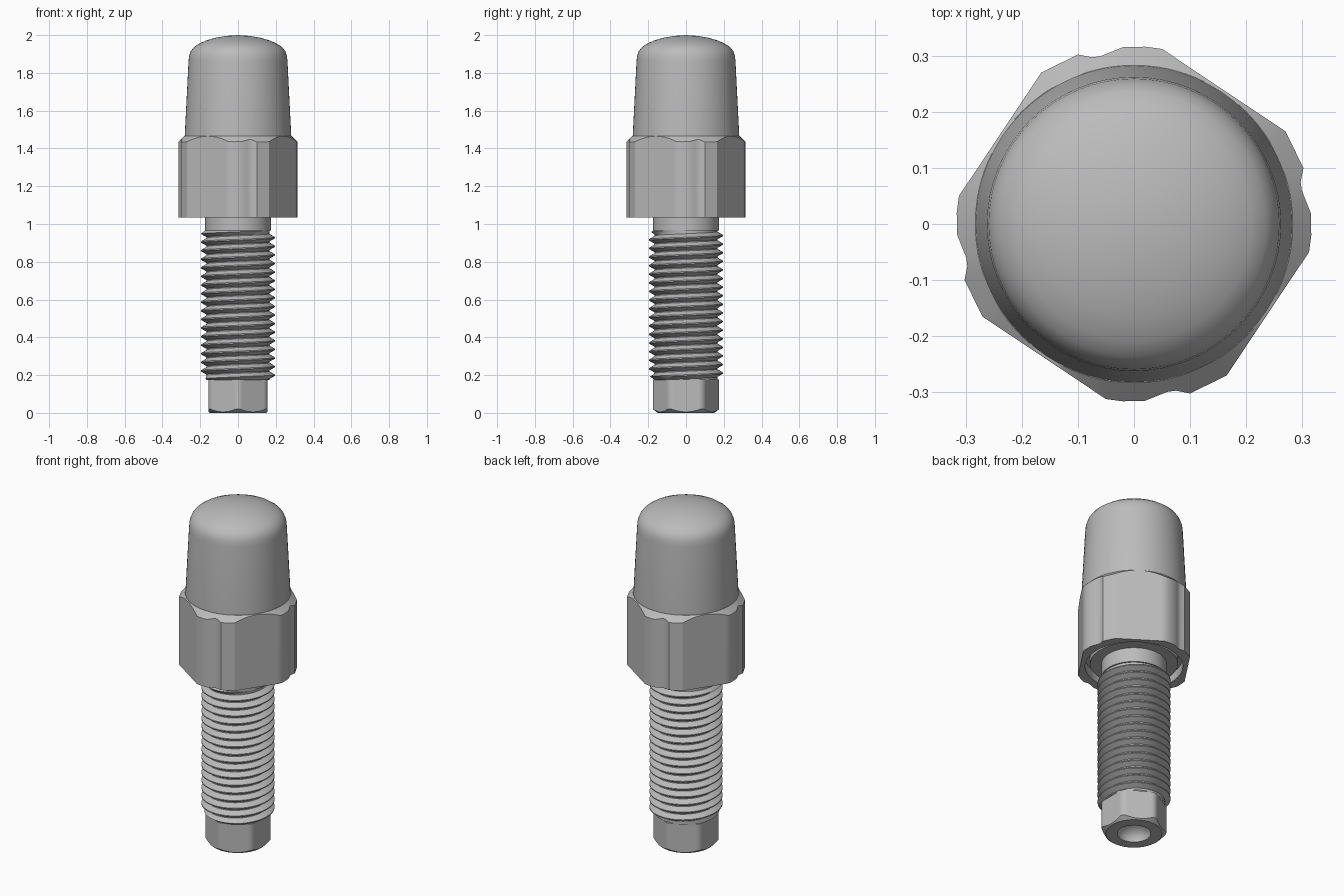
import bpy, bmesh
from math import sin, cos, pi, tau, hypot, atan2, sqrt, radians

if "Cube" in bpy.data.objects:
    bpy.data.objects.remove(bpy.data.objects["Cube"], do_unlink=True)

steel = bpy.data.materials.new("grey steel")
steel.use_nodes = True
steel.diffuse_color = (0.5, 0.5, 0.5, 1)
steel.node_tree.nodes["Principled BSDF"].inputs["Base Color"].default_value = (0.5, 0.5, 0.5, 1)


def loft(name, rings):
    """Skin a list of equal-length closed rings; a one-point ring closes to a tip."""
    bm = bmesh.new()
    loops = [[bm.verts.new(p) for p in ring] for ring in rings]
    for a, b in zip(loops, loops[1:]):
        n = max(len(a), len(b))
        for i in range(n):
            j = (i + 1) % n
            quad = [a[i % len(a)], a[j % len(a)], b[j % len(b)], b[i % len(b)]]
            bm.faces.new(list(dict.fromkeys(quad)))
    return finish(name, bm)


def finish(name, bm):
    bmesh.ops.recalc_face_normals(bm, faces=bm.faces)
    mesh = bpy.data.meshes.new(name)
    bm.to_mesh(mesh)
    bm.free()
    mesh.materials.append(steel)
    obj = bpy.data.objects.new(name, mesh)
    bpy.context.collection.objects.link(obj)
    bpy.ops.object.select_all(action='DESELECT')
    obj.select_set(True)
    bpy.context.view_layer.objects.active = obj
    bpy.ops.object.shade_smooth_by_angle(angle=radians(30))
    return obj


def circle(r, z, angles):
    return [(r * cos(a), r * sin(a), z) for a in angles]


def lathe(name, profile, n=64):
    angles = [tau * i / n for i in range(n)]
    return loft(name, [circle(r, z, angles) if r else [(0, 0, z)] for r, z in profile])


# Domed cap, slightly tapered
lathe("domed_cap", [(0.282, 1.45), (0.282, 1.467), (0.262, 1.86), (0.259, 1.89), (0.25, 1.915),
                    (0.235, 1.935), (0.21, 1.953), (0.17, 1.971), (0.12, 1.986),
                    (0.06, 1.996), (0, 2.0)])

# Nut: four wide flats joined by notched corners, one quarter turned four times
corner = [(0.312, -0.05), (0.316, -0.02), (0.315, 0.02), (0.305, 0.045), (0.299, 0.06),
          (0.297, 0.075), (0.302, 0.1), (0.27, 0.165)]
flat_end = (0.05, 0.312)
steps = 14
quarter = corner + [tuple(p + (q - p) * k / steps for p, q in zip(corner[-1], flat_end))
                    for k in range(1, steps)]
outline = []
for turn in range(4):
    outline += quarter
    quarter = [(-y, x) for x, y in quarter]
angles = [atan2(y, x) for x, y in outline]
shoulder = [(x, y, 1.467 - max(0, hypot(x, y) - 0.285)) for x, y in outline]
loft("nut", [[(0, 0, 1.467)],
             circle(0.283, 1.467, angles),
             shoulder,
             [(x, y, 1.035) for x, y in outline],
             circle(0.262, 1.035, angles),
             circle(0.262, 1.09, angles),
             circle(0.235, 1.09, angles),
             circle(0.235, 1.05, angles),
             circle(0.16, 1.05, angles)])

# Plain neck between nut and thread
lathe("neck", [(0.174, 1.08), (0.174, 0.965), (0.1, 0.965)])

# Helical thread
bottom, top, pitch, root, crest = 0.175, 0.97, 0.0455, 0.166, 0.196
tooth = [(0, root), (0.1, root), (0.47, crest), (0.6, crest)]
segments = 48
turns = int((top - bottom) / pitch) + 3
rings = []
for k in range(turns):
    for offset, r in tooth:
        ring = []
        for i in range(segments + 1):
            z = bottom + pitch * (k - 1 + offset + i / segments)
            a = tau * i / segments
            fade = max(0, min(1, (z - bottom) / 0.02, (top - z) / 0.02))
            rr = root + (r - root) * fade
            ring.append((rr * cos(a), rr * sin(a), max(bottom, min(top, z))))
        rings.append(ring)
bm = bmesh.new()
rows = [[bm.verts.new(p) for p in ring] for ring in rings]
for a, b in zip(rows, rows[1:]):
    for i in range(segments):
        bm.faces.new((a[i], a[i + 1], b[i + 1], b[i]))
bmesh.ops.remove_doubles(bm, verts=bm.verts, dist=1e-5)
bmesh.ops.dissolve_degenerate(bm, edges=bm.edges, dist=1e-5)
finish("thread", bm)

# Hexagonal tip with rounded corners, chamfered foot and a centre dimple
apothem, limit = 0.157, 0.175
angles = [tau * i / 96 for i in range(96)]
radii = [min(limit, apothem / cos((a + pi / 6) % (pi / 3) - pi / 6)) for a in angles]


def hexagon(height):
    return [(r * cos(a), r * sin(a), height(r)) for r, a in zip(radii, angles)]


dimple = [circle(0.09 * cos(t), 0.07 * sin(t), angles) for t in (0, 0.3, 0.6, 0.9, 1.2, 1.4)]
loft("hex_tip", [circle(0.05, 0.176, angles),
                 hexagon(lambda r: 0.176),
                 hexagon(lambda r: 0.004 + 0.8 * (r - 0.155)),
                 circle(0.15, 0, angles)] + dimple + [[(0, 0, 0.07)]])
